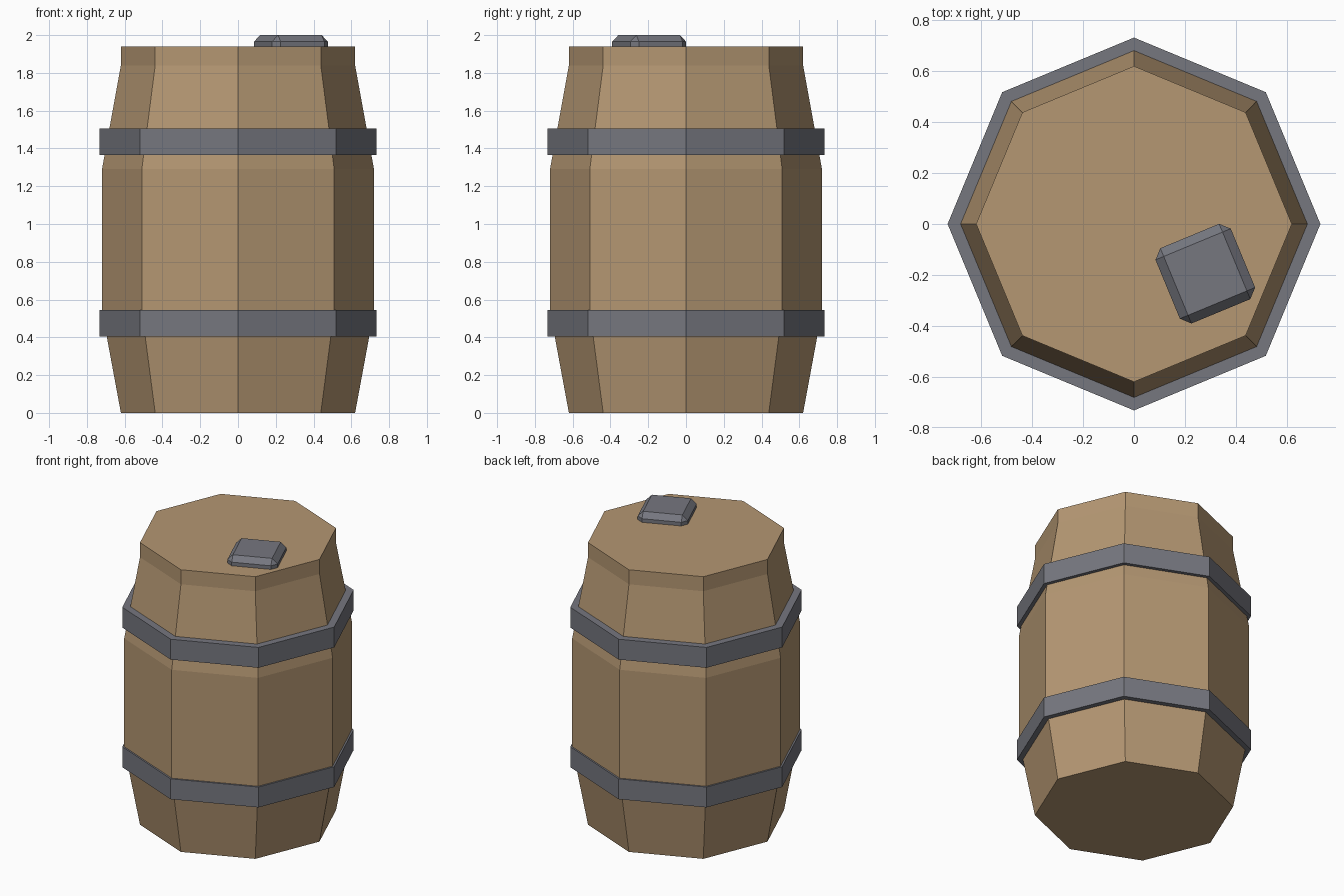
import bpy, bmesh, math

if "Cube" in bpy.data.objects:
    bpy.data.objects.remove(bpy.data.objects["Cube"])

SIDES = 8


def material(name, rgb):
    m = bpy.data.materials.new(name)
    m.diffuse_color = (*rgb, 1)
    m.use_nodes = True
    m.node_tree.nodes["Principled BSDF"].inputs["Base Color"].default_value = m.diffuse_color
    return m


wood = material("wood", (0.46, 0.31, 0.17))
iron = material("iron", (0.18, 0.184, 0.212))


def add_object(name, bm, mat):
    bmesh.ops.recalc_face_normals(bm, faces=bm.faces)
    mesh = bpy.data.meshes.new(name)
    bm.to_mesh(mesh)
    bm.free()
    mesh.materials.append(mat)
    ob = bpy.data.objects.new(name, mesh)
    bpy.context.collection.objects.link(ob)
    return ob


def lathe(name, profile, mat, closed=False):
    """Eight-sided solid from (radius, z) points; closed makes a ring, otherwise the ends are capped."""
    bm = bmesh.new()
    rings = []
    for r, z in profile:
        angles = [math.tau * i / SIDES for i in range(SIDES)]
        rings.append([bm.verts.new((r * math.cos(a), r * math.sin(a), z)) for a in angles])
    pairs = list(zip(rings, rings[1:]))
    if closed:
        pairs.append((rings[-1], rings[0]))
    else:
        bm.faces.new(rings[0])
        bm.faces.new(rings[-1])
    for low, high in pairs:
        for i in range(SIDES):
            j = (i + 1) % SIDES
            bm.faces.new((low[i], low[j], high[j], high[i]))
    return add_object(name, bm, mat)


# Wooden barrel body with a short straight rim at the top
lathe("barrel_body", [(0.62, 0), (0.72, 0.54), (0.72, 1.29), (0.62, 1.84), (0.62, 1.94)], wood)

# Two iron hoops
for name, z in (("lower_hoop", 0.405), ("upper_hoop", 1.365)):
    lathe(name, [(0.66, z), (0.732, z), (0.732, z + 0.14), (0.66, z + 0.14)], iron, closed=True)

# Chamfered iron plug set off-centre in the top
bm = bmesh.new()
bmesh.ops.create_cube(bm, size=1)
bmesh.ops.scale(bm, vec=(0.32, 0.32, 0.12), verts=bm.verts)
plug = add_object("plug", bm, iron)
plug.location = (0.28, -0.195, 1.94)
plug.rotation_euler.z = math.radians(22.5)
bevel = plug.modifiers.new("chamfer", "BEVEL")
bevel.width = 0.035
bevel.segments = 1
